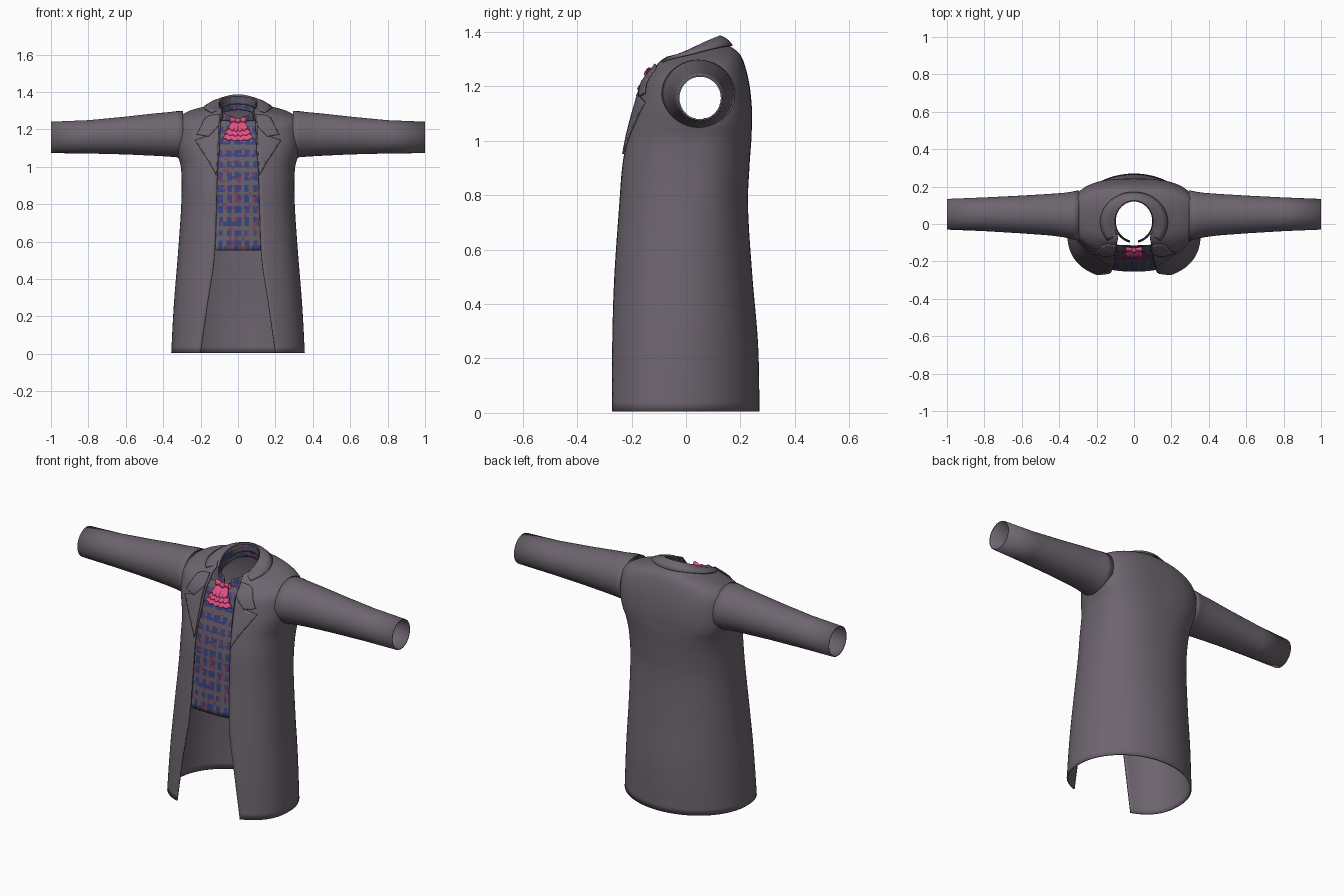
import bpy, bmesh, math, random
from mathutils import Vector
from mathutils.bvhtree import BVHTree

random.seed(4)
if "Cube" in bpy.data.objects:
    bpy.data.objects.remove(bpy.data.objects["Cube"])


def material(name, rgb):
    m = bpy.data.materials.new(name)
    m.use_nodes = True
    m.diffuse_color = (*rgb, 1)
    bsdf = m.node_tree.nodes["Principled BSDF"]
    bsdf.inputs["Base Color"].default_value = (*rgb, 1)
    bsdf.inputs["Roughness"].default_value = 0.9
    return m


COAT = material("coat grey", (0.155, 0.13, 0.16))
SHIRT = material("shirt grey", (0.13, 0.115, 0.135))
BLUE = material("check blue", (0.04, 0.055, 0.21))
RED = material("check red", (0.2, 0.05, 0.1))
PINK = material("necktie pink", (0.75, 0.08, 0.24))


def finish(name, mesh, mats, thickness):
    ob = bpy.data.objects.new(name, mesh)
    bpy.context.collection.objects.link(ob)
    for m in mats:
        mesh.materials.append(m)
    bpy.ops.object.select_all(action="DESELECT")
    ob.select_set(True)
    bpy.context.view_layer.objects.active = ob
    bpy.ops.object.shade_smooth_by_angle(angle=math.radians(40))
    if thickness:
        sol = ob.modifiers.new("cloth thickness", "SOLIDIFY")
        sol.thickness, sol.offset = thickness, 0
    return ob


def grid_faces(rows, closed=False):
    n = len(rows[0])
    return [(r * n + c, r * n + (c + 1) % n, (r + 1) * n + (c + 1) % n, (r + 1) * n + c)
            for r in range(len(rows) - 1) for c in range(n if closed else n - 1)]


def loft(name, rows, mats, closed=False, thickness=0.006, keep=None, rule=None):
    """Skin rows of points; keep drops faces and rule picks colours."""
    verts = [Vector(p) for row in rows for p in row]
    faces = grid_faces(rows, closed)
    centre = lambda f: sum((verts[i] for i in f), Vector()) / len(f)
    if keep:
        faces = [f for f in faces if keep(centre(f))]
    mesh = bpy.data.meshes.new(name)
    mesh.from_pydata(verts, [], faces)
    if rule:
        for p in mesh.polygons:
            p.material_index = rule(p.center)
    return finish(name, mesh, mats, thickness)


# Body stations: z, half width, front y, back y, centre y, opening, back squareness, tilt
STATIONS = [
    (0.005, .353, -.295, .266, -.04, .20, 2.0, 0),
    (0.25, .340, -.285, .261, -.03, .165, 2.0, 0),
    (0.50, .320, -.270, .240, -.02, .127, 2.1, 0),
    (0.75, .302, -.252, .224, .00, .116, 2.2, 0),
    (0.90, .297, -.240, .229, .01, .112, 2.4, 0),
    (1.00, .302, -.222, .236, .03, .108, 2.6, 0),
    (1.06, .318, -.206, .238, .04, .102, 2.8, 0),
    (1.12, .331, -.188, .238, .04, .098, 2.8, 0),
    (1.20, .333, -.162, .230, .04, .095, 2.8, 0),
    (1.25, .325, -.140, .215, .04, .094, 2.6, .1),
    (1.285, .270, -.120, .197, .04, .092, 2.4, .17),
    (1.31, .180, -.110, .170, .035, .090, 2.1, .2),
    (1.33, .112, -.100, .135, .03, .085, 2.0, .25),
]


def station(s):
    """Smoothly blended station at row position s."""
    last = len(STATIONS) - 1
    i = min(int(s), last - 1)
    t = s - i
    quad = [STATIONS[max(0, min(last, i + k))] for k in (-1, 0, 1, 2)]
    return [0.5 * (2 * b + (c - a) * t + (2 * a - 5 * b + 4 * c - d) * t * t
                   + (3 * b - a - 3 * c + d) * t ** 3) for a, b, c, d in zip(*quad)]


def body_point(st, phi, inset=0.0):
    """phi runs from 0 at the front centre to pi at the back."""
    z, a, yf, yb, yc, _, nb, tilt = st
    front = math.cos(phi) > 0
    e = 2 / (2.5 if front else nb)
    depth = (yf + inset - yc) if front else (yb - inset - yc)
    x = (a - inset) * math.copysign(abs(math.sin(phi)) ** e, math.sin(phi))
    y = yc + depth * abs(math.cos(phi)) ** e
    return Vector((x, y, z + tilt * (y - yc)))


# Coat body, open at the front, with holes for the arms
rows, SEG, SUB = [], 88, 5
for k in range((len(STATIONS) - 1) * SUB + 1):
    st = station(k / SUB)
    start = math.asin(min(.99, st[5] / st[1]) ** 1.25)
    rows.append([body_point(st, start + (2 * math.pi - 2 * start) * c / SEG) for c in range(SEG + 1)])
coat_tree = BVHTree.FromPolygons([p for r in rows for p in r], grid_faces(rows))
loft("coat_body", rows, [COAT], thickness=0.008,
     keep=lambda c: abs(c.x) < .22 or math.hypot(c.y - .045, c.z - 1.17) > .095)

# Sleeves: x, centre y, centre z, y radius, z radius
SLEEVE = [(.295, .045, 1.170, .132, .125), (.33, .046, 1.174, .124, .120), (.38, .048, 1.173, .115, .115),
          (.45, .050, 1.172, .108, .110), (.60, .051, 1.167, .098, .098),
          (.80, .052, 1.160, .087, .086), (1.0, .052, 1.157, .079, .081)]
for side, label in ((1, "left"), (-1, "right")):
    rows = [[(side * x, y + ry * math.cos(t), z + rz * math.sin(t))
             for t in (2 * math.pi * c / 40 for c in range(40))] for x, y, z, ry, rz in SLEEVE]
    loft(label + "_sleeve", rows, [COAT], closed=True)


def neckline(phi, r=1.0):
    """Top line of the collar, phi = 0 at the back."""
    y = .015 + .112 * r * math.cos(phi)
    return Vector((.104 * r * math.sin(phi), y, 1.343 + .37 * (y - .015) - .008 * (1 - math.cos(phi)) ** 2))


# Turned-down coat collar: inner stand, fold, outer edge lying on the shoulders
strips = [[] for _ in range(5)]
for c in range(49):
    phi = math.radians(-128 + 256 * c / 48)
    top = neckline(phi)
    flat = Vector((.18 * math.sin(phi), .01 + .16 * math.cos(phi), 2))
    hit = coat_tree.ray_cast(flat, Vector((0, 0, -1)))[0] or coat_tree.find_nearest(
        Vector((flat.x, flat.y, 1.25)))[0]
    edge = hit + Vector((0, 0, .012))
    for strip, p in zip(strips, (top - Vector((0, 0, .05)), top,
                                 top.lerp(edge, .3) + Vector((0, 0, .004)),
                                 top.lerp(edge, .65) + Vector((0, 0, .006)), edge)):
        strip.append(p)
loft("coat_collar", strips, [COAT])


def drape(name, outline, offset):
    """Lay a flat outline (x, z) on the coat front."""
    bm = bmesh.new()
    bm.faces.new([bm.verts.new((x, -1, z)) for x, z in outline])
    for axis, lo, hi in ((0, -.3, .3), (2, .9, 1.35)):
        for k in range(int((hi - lo) / .015)):
            co, no = Vector((0, -1, 0)), Vector((0, 0, 0))
            co[axis], no[axis] = lo + k * .015, 1
            bmesh.ops.bisect_plane(bm, geom=bm.verts[:] + bm.edges[:] + bm.faces[:],
                                   plane_co=co, plane_no=no, dist=1e-5)
    for v in bm.verts:
        loc, nor = coat_tree.ray_cast(v.co, Vector((0, 1, 0)))[:2]
        if loc is None:
            loc, nor = coat_tree.find_nearest(Vector((v.co.x, -.13, v.co.z)))[:2]
        v.co = loc + nor * (offset if nor.y < 0 else -offset)
    mesh = bpy.data.meshes.new(name)
    bm.to_mesh(mesh)
    bm.free()
    return finish(name, mesh, [COAT], .006)


# Lapels and collar points
LAPEL = [(.100, 1.22), (.15, 1.165), (.225, 1.14), (.185, 1.075), (.15, 1.02), (.113, .95), (.110, 1.0)]
POINT = [(.098, 1.275), (.15, 1.265), (.175, 1.25), (.215, 1.17), (.155, 1.158), (.100, 1.215)]
for side, label in ((1, "left"), (-1, "right")):
    drape(label + "_lapel", [(side * x, z) for x, z in LAPEL], .009)
    drape(label + "_collar_point", [(side * x, z) for x, z in POINT], .012)


def check(c):
    """Ragged woven check: blue blocks with stray red threads."""
    u, v = (c.x / .047 + .25) % 1, (c.z / .062) % 1
    chance = random.random()
    if u < .5 and v < .62:
        return 1 if chance < .85 else 2
    if v < .25:
        return 1 if chance < .45 else 0
    return 2 if chance < .12 else 0


# Shirt front and its stand-up collar
rows = []
for k in range(73):
    st = station(2.2 + 7.3 * k / 72)
    rows.append([body_point(st, math.radians(-70 + 140 * c / 72), .014) for c in range(73)])
shirt_tree = BVHTree.FromPolygons([p for r in rows for p in r], grid_faces(rows))
loft("shirt_front", rows, [SHIRT, BLUE, RED], thickness=.004, rule=check)

rows = [[neckline(math.radians(-168 + 336 * c / 80), .95 + .08 * k / 7) - Vector((0, 0, .006 + .011 * k))
         for c in range(81)] for k in range(8)]
loft("shirt_collar", rows, [SHIRT, BLUE, RED], thickness=.003, rule=check)

# Ruffled necktie: three scalloped tiers under a small bow
for i, (top, height, width) in enumerate([(1.182, .038, .085), (1.21, .04, .072), (1.24, .045, .055)]):
    rows = []
    for k in range(7):
        v, row = k / 6, []
        for c in range(49):
            u = c / 24 - 1
            ripple = abs(math.sin(u * math.pi * 2.5))
            x, z = u * width * (.55 + .45 * v ** .6), top - v * height - .007 * v * ripple + .012 * v * u * u
            hit = shirt_tree.ray_cast(Vector((x, -1, z)), Vector((0, 1, 0)))[0]
            y = hit.y if hit else -.125
            row.append((x, y - .006 - .004 * i - v * (.006 + .006 * ripple), z))
        rows.append(row)
    loft("necktie_tier", rows, [PINK], thickness=.004)

for side, label in ((1, "left"), (-1, "right")):
    rows = [[(side * .042 * s, -.135 + (.004 + .008 * s) * math.cos(t),
              1.248 + .004 * s + (.005 + .011 * s) * math.sin(t))
             for t in (2 * math.pi * c / 16 for c in range(16))] for s in (0, .3, .6, .85, 1)]
    loft(label + "_bow_loop", rows, [PINK], closed=True, thickness=.003)
bpy.ops.mesh.primitive_uv_sphere_add(segments=16, ring_count=10, radius=.014, location=(0, -.14, 1.246))
knot = bpy.context.object
knot.name = "necktie_knot"
knot.data.materials.append(PINK)
bpy.ops.object.shade_smooth_by_angle(angle=math.radians(60))
